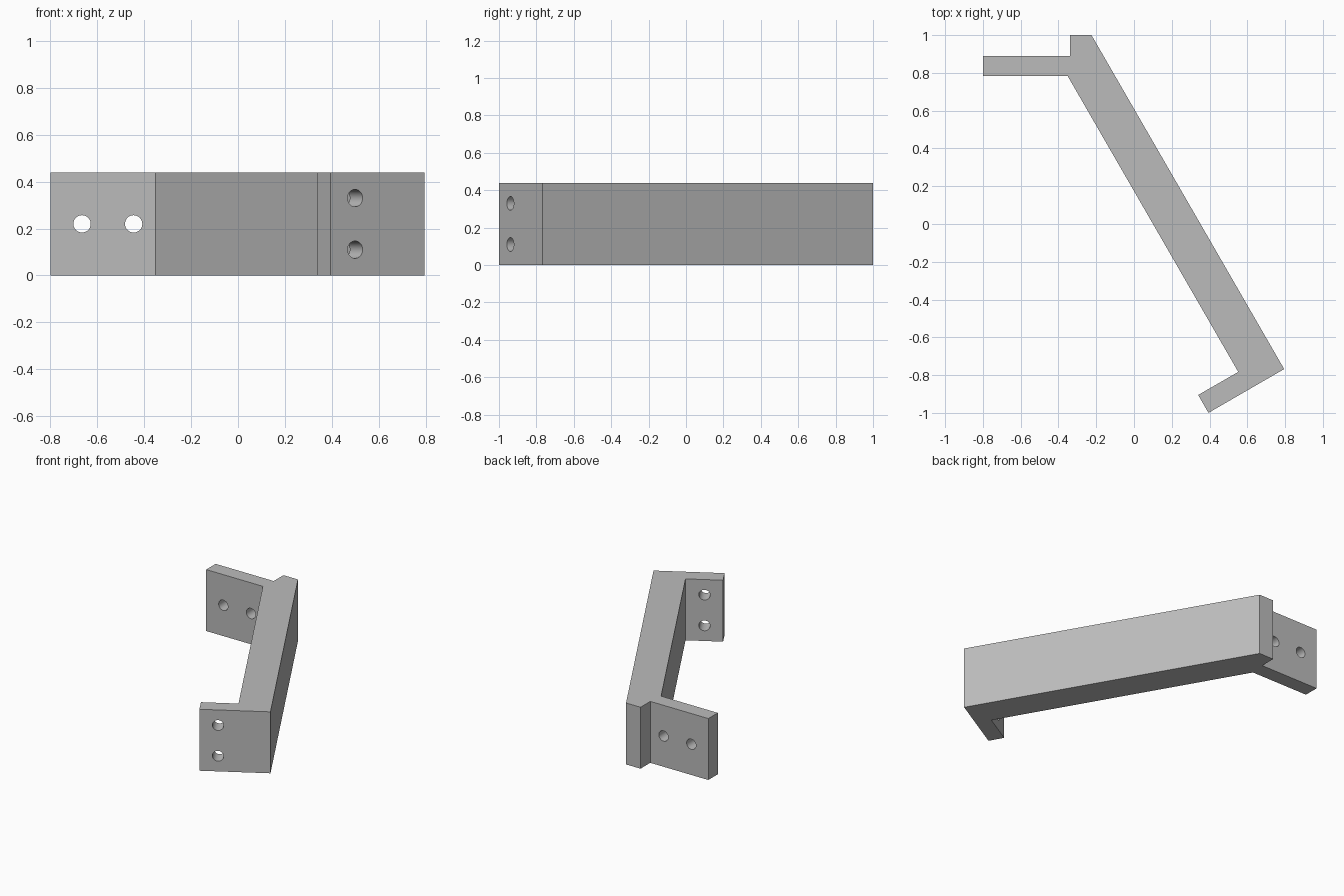
import bpy
import bmesh
from mathutils import Matrix, Vector

HEIGHT = 0.44
HOLE_RADIUS = 0.037

if "Cube" in bpy.data.objects:
    bpy.data.objects.remove(bpy.data.objects["Cube"])

grey = bpy.data.materials.new("plain grey")
grey.use_nodes = True
colour = (0.5, 0.5, 0.5, 1)
grey.diffuse_color = colour
grey.node_tree.nodes["Principled BSDF"].inputs["Base Color"].default_value = colour


def add_object(name, bm):
    bmesh.ops.recalc_face_normals(bm, faces=bm.faces)
    mesh = bpy.data.meshes.new(name)
    bm.to_mesh(mesh)
    bm.free()
    mesh.materials.append(grey)
    obj = bpy.data.objects.new(name, mesh)
    bpy.context.collection.objects.link(obj)
    return obj


# Bracket outline: rear tab, slanted arm and angled front tab
outline = [(-0.8, 0.89), (-0.34, 0.89), (-0.34, 1), (-0.225, 1),
           (0.795, -0.768), (0.394, -1), (0.34, -0.905),
           (0.552, -0.783), (-0.351, 0.783), (-0.8, 0.783)]
bm = bmesh.new()
base = bm.faces.new([bm.verts.new((x, y, 0)) for x, y in outline])
top = bmesh.ops.extrude_face_region(bm, geom=[base])["geom"]
bmesh.ops.translate(bm, vec=(0, 0, HEIGHT),
                    verts=[v for v in top if isinstance(v, bmesh.types.BMVert)])
bracket = add_object("bracket", bm)

# Screw holes: two side by side at the rear, two stacked in the front tab
rear_axis = Vector((0, 1, 0))
front_axis = Vector((0.4, -0.693, 0)).normalized()
front_centre = Vector((0.5, -0.94, 0)) - front_axis * 0.055
holes = [(Vector((x, 0.836, HEIGHT / 2)), rear_axis) for x in (-0.665, -0.445)]
holes += [(front_centre + Vector((0, 0, z)), front_axis) for z in (0.11, 0.33)]
bm = bmesh.new()
for centre, axis in holes:
    turn = axis.to_track_quat("Z", "Y").to_matrix().to_4x4()
    bmesh.ops.create_cone(bm, cap_ends=True, segments=32, radius1=HOLE_RADIUS,
                          radius2=HOLE_RADIUS, depth=0.16,
                          matrix=Matrix.Translation(centre) @ turn)
cutter = add_object("hole_cutter", bm)
cutter.hide_render = True

# Cut the holes and remove the helper
cut = bracket.modifiers.new("screw holes", "BOOLEAN")
cut.operation = "DIFFERENCE"
cut.solver = "EXACT"
cut.object = cutter
bpy.ops.object.select_all(action="DESELECT")
bpy.context.view_layer.objects.active = bracket
bracket.select_set(True)
bpy.ops.object.modifier_apply(modifier=cut.name)
bpy.data.objects.remove(cutter)
bpy.ops.object.shade_smooth_by_angle()
